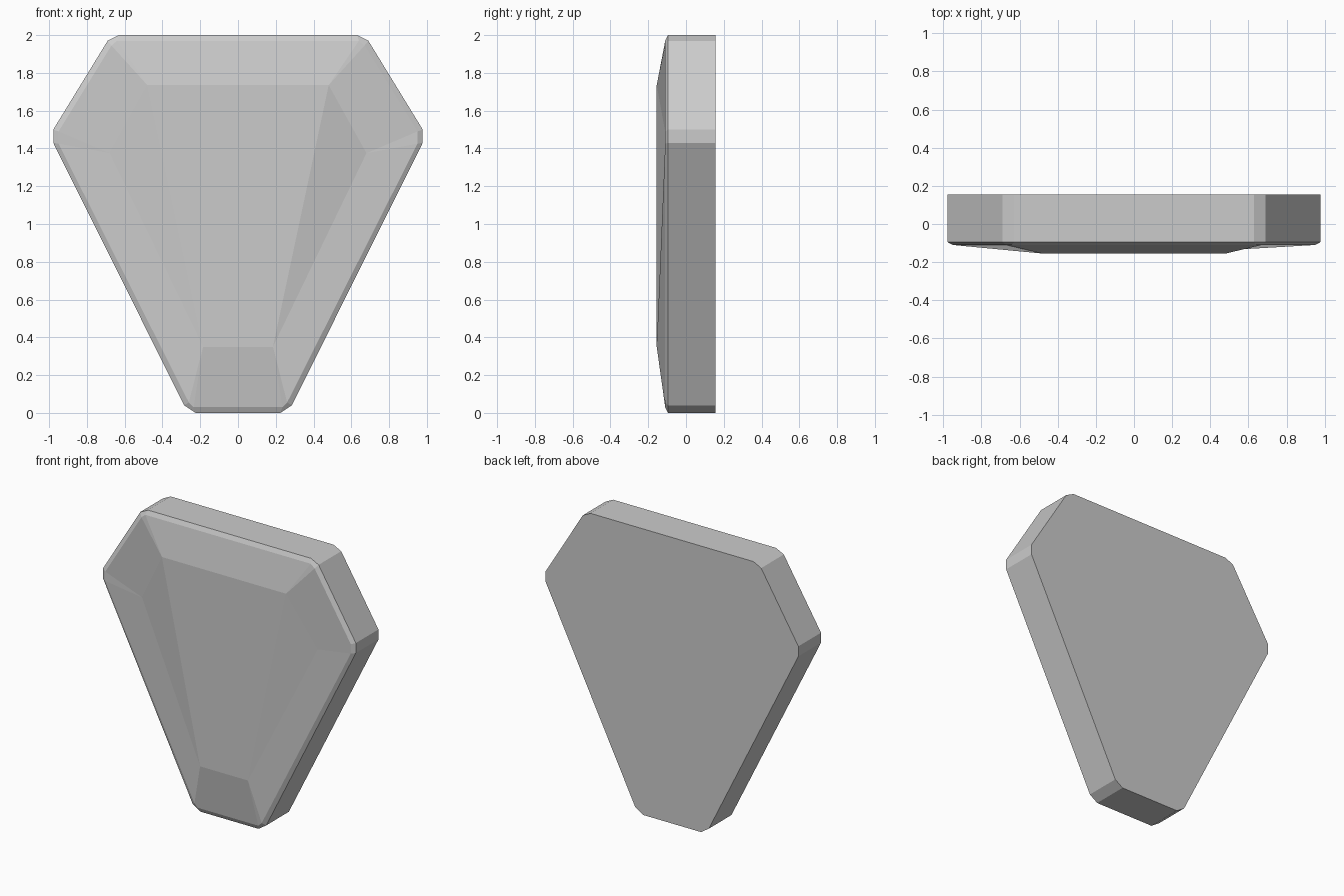
import bpy
import bmesh

cube = bpy.data.objects.get("Cube")
if cube:
    bpy.data.objects.remove(cube, do_unlink=True)

# Plain stone-grey material
grey = bpy.data.materials.new("stone_grey")
grey.use_nodes = True
colour = (0.6, 0.6, 0.6, 1.0)
grey.diffuse_color = colour
grey.node_tree.nodes["Principled BSDF"].inputs["Base Color"].default_value = colour

# Right half outlines (x, z), bottom to top
OUTER = [(0.225, 0), (0.285, 0.04), (0.978, 1.43), (0.978, 1.5), (0.69, 1.97), (0.63, 2)]
RIM = [(0.235, 0.03), (0.26, 0.055), (0.95, 1.425), (0.95, 1.49), (0.67, 1.945), (0.64, 1.97)]
BACK, EDGE, LIP, CREST, DIP = 0.155, -0.095, -0.11, -0.155, -0.09

bm = bmesh.new()


def ring(half, y):
    """Closed loop of vertices: the half outline followed by its mirror."""
    points = half + [(-x, z) for x, z in reversed(half)]
    return [bm.verts.new((x, y, z)) for x, z in points]


def bridge(a, b):
    for i in range(len(a)):
        j = (i + 1) % len(a)
        bm.faces.new((a[i], a[j], b[j], b[i]))


# Flat back, straight walls and chamfered lip
back, edge, rim = ring(OUTER, BACK), ring(OUTER, EDGE), ring(RIM, LIP)
bm.faces.new(back)
bridge(back, edge)
bridge(edge, rim)

# Raised centre panel and the two sunken side points
low, top, side = [], [], []
for s in (1, -1):
    low.append(bm.verts.new((s * 0.185, CREST, 0.35)))
    top.append(bm.verts.new((s * 0.48, CREST, 1.735)))
    side.append(bm.verts.new((s * 0.68, DIP, 1.375)))
bm.faces.new((low[0], top[0], top[1], low[1]))

# Facets from the panel out to the lip on each side
for k in (0, 1):
    r = rim[:6] if k == 0 else rim[:5:-1]
    l, t, p = low[k], top[k], side[k]
    bm.faces.new((l, t, p))
    bm.faces.new((l, r[0], r[1]))
    bm.faces.new((p, r[2], r[3]))
    bm.faces.new((t, r[4], r[5]))
    if k == 0:
        bm.faces.new((l, r[1], r[2], p))
        bm.faces.new((p, r[3], r[4], t))
    else:
        bm.faces.new((r[1], r[2], p, l))
        bm.faces.new((r[3], r[4], t, p))

# Top and bottom facets
bm.faces.new((top[0], rim[5], rim[6], top[1]))
bm.faces.new((low[0], rim[0], rim[11], low[1]))

bmesh.ops.recalc_face_normals(bm, faces=bm.faces)
mesh = bpy.data.meshes.new("faceted_stone")
bm.to_mesh(mesh)
bm.free()
mesh.materials.append(grey)
stone = bpy.data.objects.new("faceted_stone", mesh)
bpy.context.scene.collection.objects.link(stone)
